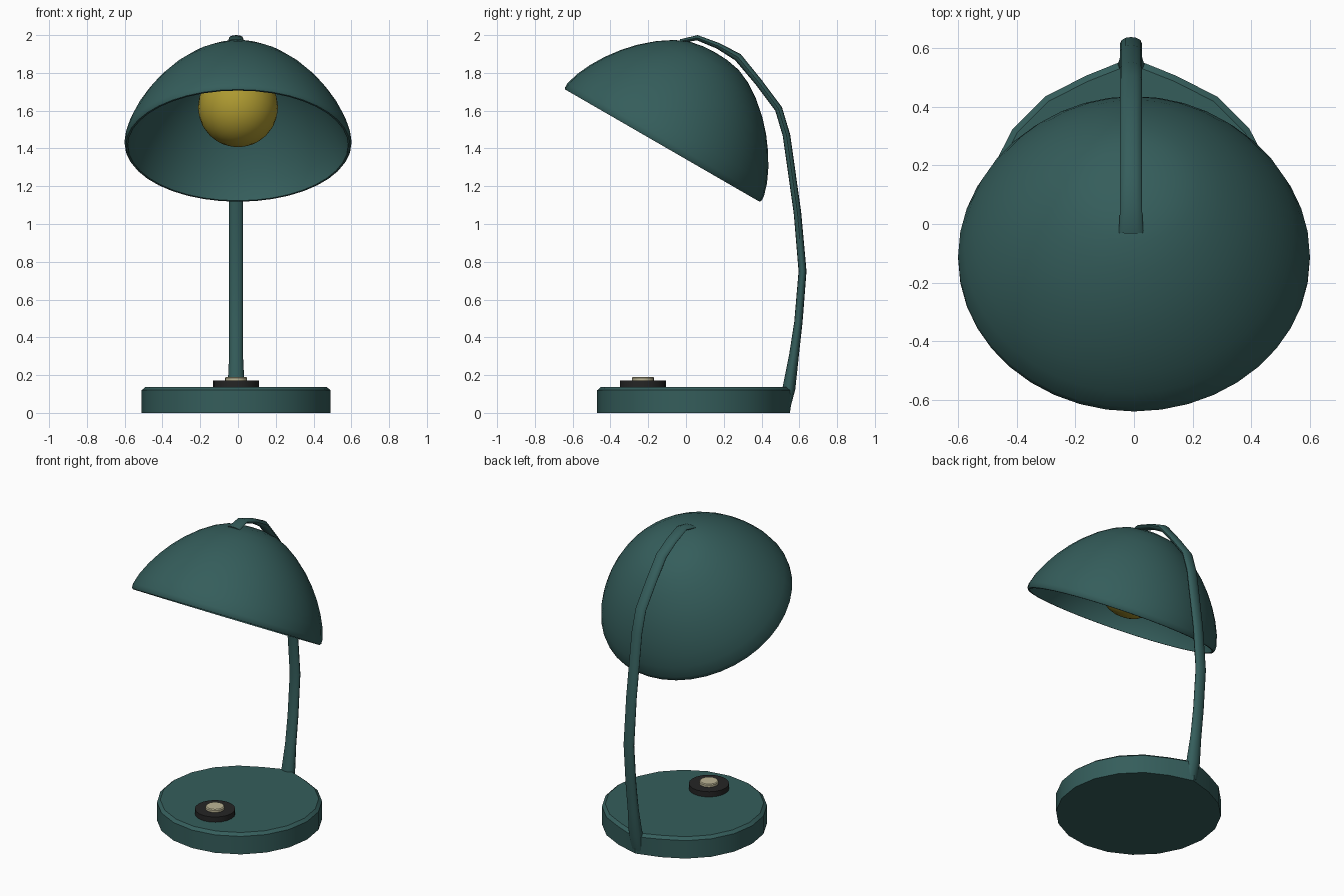
import bpy, bmesh
from math import sin, cos, pi, radians
from mathutils import Vector, Matrix

if "Cube" in bpy.data.objects:
    bpy.data.objects.remove(bpy.data.objects["Cube"])


def material(name, rgb):
    m = bpy.data.materials.new(name)
    m.diffuse_color = (*rgb, 1)
    m.use_nodes = True
    m.node_tree.nodes["Principled BSDF"].inputs["Base Color"].default_value = m.diffuse_color
    return m


GREEN = material("green_enamel", (0.035, 0.11, 0.105))
YELLOW = material("warm_bulb", (0.42, 0.32, 0.03))
BLACK = material("black_plastic", (0.018, 0.018, 0.018))
CREAM = material("cream_plastic", (0.5, 0.46, 0.30))


def finish(name, bm, mat, angle=35):
    bmesh.ops.recalc_face_normals(bm, faces=bm.faces)
    me = bpy.data.meshes.new(name)
    bm.to_mesh(me)
    bm.free()
    ob = bpy.data.objects.new(name, me)
    bpy.context.collection.objects.link(ob)
    me.materials.append(mat)
    bpy.ops.object.select_all(action='DESELECT')
    ob.select_set(True)
    bpy.context.view_layer.objects.active = ob
    bpy.ops.object.shade_smooth_by_angle(angle=radians(angle))
    return ob


def skin(bm, rings):
    """Bridge consecutive rings of equal size."""
    n = len(rings[0])
    for a, b in zip(rings, rings[1:]):
        for i in range(n):
            j = (i + 1) % n
            bm.faces.new((a[i], a[j], b[j], b[i]))


def lathe(name, profile, sides, mat, place=Matrix(), edit=None, angle=35):
    """Spin (radius, height) points about z; radius 0 closes an end to a point."""
    bm = bmesh.new()
    rings = [[bm.verts.new((r * cos(2 * pi * i / sides), r * sin(2 * pi * i / sides), z))
              for i in range(sides)] for r, z in profile]
    skin(bm, rings)
    if edit:
        edit(rings)
    bmesh.ops.remove_doubles(bm, verts=bm.verts, dist=1e-5)
    bm.transform(place)
    return finish(name, bm, mat, angle)


# Base: 20-sided disc, its back corner drawn out to meet the arm
def pull_back(rings):
    for ring, dy in zip(rings[1:4], (0.02, 0.038, 0.035)):
        ring[5].co.y += dy


lathe("base", [(0, 0), (0.5, 0), (0.5, 0.12), (0.48, 0.137), (0, 0.137)], 20, GREEN,
      Matrix.Translation((-0.01, 0.03, 0)), pull_back)

# Switch on the base
spot = Matrix.Translation((-0.01, -0.228, 0))
lathe("switch_ring", [(0, 0.12), (0.122, 0.12), (0.122, 0.172), (0, 0.172)], 20, BLACK, spot)
lathe("switch_button", [(0, 0.16), (0.058, 0.16), (0.058, 0.186), (0.052, 0.191), (0, 0.191)],
      20, CREAM, spot)

# Shade: thin tilted dome, outside then inside
tilt = Matrix.Translation((0, -0.125, 1.415)) @ Matrix.Rotation(radians(-30), 4, 'X')
outer = [(0, 0.567), (0.07, 0.564), (0.15, 0.549), (0.225, 0.516), (0.305, 0.463),
         (0.385, 0.393), (0.445, 0.327), (0.5, 0.253), (0.545, 0.178), (0.58, 0.103),
         (0.6, 0.035), (0.6, 0.01), (0.594, 0)]
inner = [(r * 0.967, z * 0.965) for r, z in reversed(outer[:-2])]
lathe("shade", outer + [(0.583, 0)] + inner, 40, GREEN, tilt, angle=50)

# Bulb with a short neck running up into the shade
bulb = [(0.212 * sin(a), 0.235 - 0.212 * cos(a)) for a in [pi * k / 14 for k in range(11)]]
lathe("bulb", bulb + [(0.13, 0.43), (0.09, 0.47), (0.08, 0.548), (0, 0.548)], 28, YELLOW, tilt)

# Arm: oval section swept along (y, z, half depth, half width)
path = [(0.525, 0.02, 0.025, 0.04), (0.545, 0.13, 0.034, 0.045), (0.571, 0.30, 0.026, 0.037),
        (0.595, 0.48, 0.022, 0.037), (0.617, 0.75, 0.021, 0.037), (0.59, 1.06, 0.020, 0.037),
        (0.532, 1.47, 0.020, 0.037), (0.49, 1.61, 0.020, 0.037), (0.385, 1.75, 0.020, 0.037),
        (0.275, 1.883, 0.022, 0.037), (0.17, 1.943, 0.016, 0.037), (0.06, 1.986, 0.014, 0.037),
        (-0.03, 1.968, 0.010, 0.042)]
bm = bmesh.new()
rings = []
for k, (y, z, depth, width) in enumerate(path):
    a, b = path[max(k - 1, 0)], path[min(k + 1, len(path) - 1)]
    t = Vector((0, b[0] - a[0], b[1] - a[1])).normalized()
    side = Vector((0, t.z, -t.y))
    rings.append([bm.verts.new(Vector((-0.01 + width * cos(2 * pi * i / 12), y, z))
                               + side * depth * sin(2 * pi * i / 12)) for i in range(12)])
skin(bm, rings)
bm.faces.new(rings[0])
bm.faces.new(rings[-1])
finish("arm", bm, GREEN, 50)
